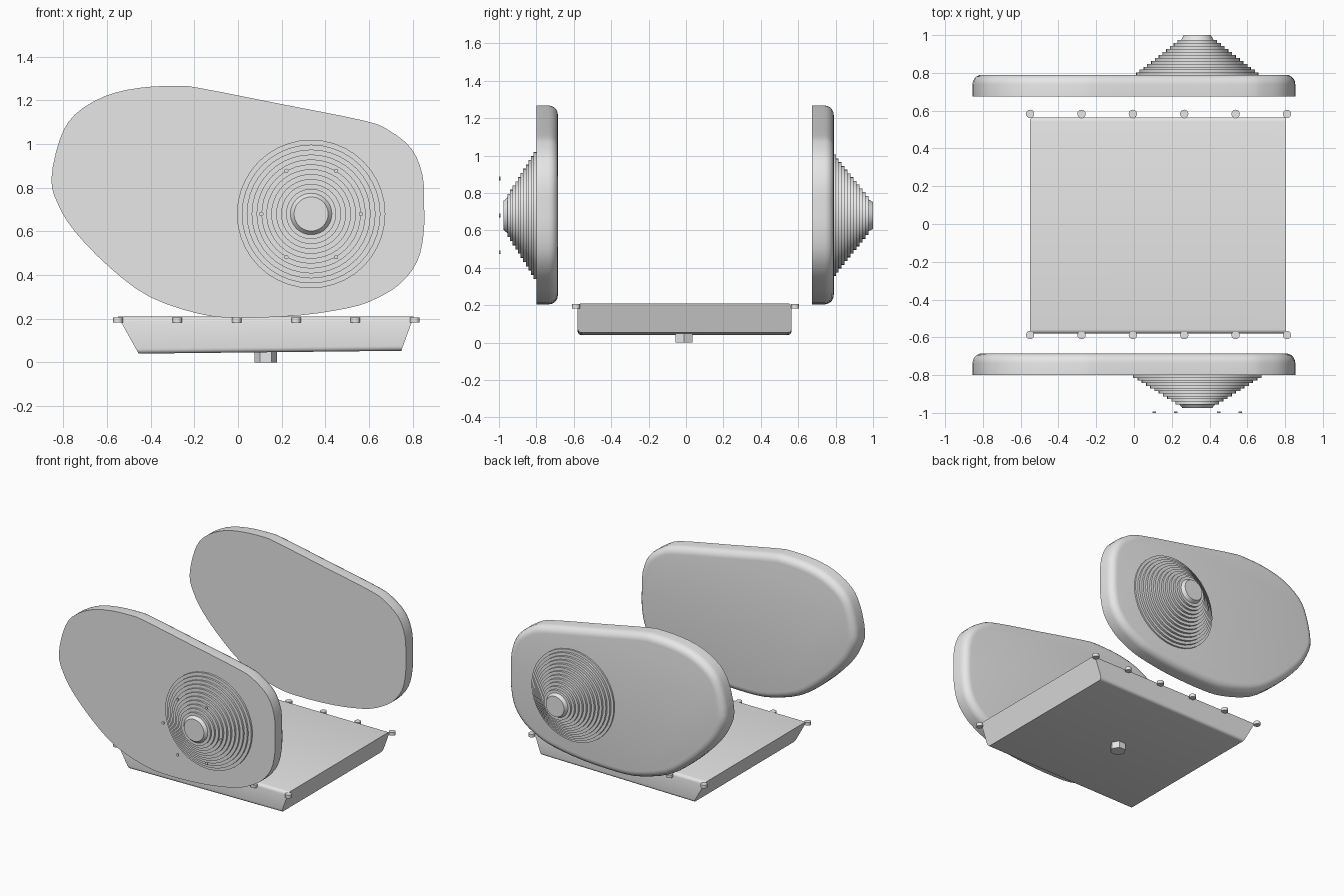
import bpy, bmesh
from math import pi, sin, cos, radians
from mathutils import Vector

if "Cube" in bpy.data.objects:
    bpy.data.objects.remove(bpy.data.objects["Cube"])

grey = bpy.data.materials.new("light_grey")
grey.use_nodes = True
COLOUR = (0.8, 0.8, 0.8, 1)
grey.diffuse_color = COLOUR
grey.node_tree.nodes["Principled BSDF"].inputs["Base Color"].default_value = COLOUR


def finish(name, bm, angle=35):
    """Turn a bmesh into a shaded object."""
    bmesh.ops.recalc_face_normals(bm, faces=bm.faces)
    mesh = bpy.data.meshes.new(name)
    bm.to_mesh(mesh)
    bm.free()
    mesh.materials.append(grey)
    obj = bpy.data.objects.new(name, mesh)
    bpy.context.collection.objects.link(obj)
    bpy.ops.object.select_all(action="DESELECT")
    obj.select_set(True)
    bpy.context.view_layer.objects.active = obj
    bpy.ops.object.shade_smooth_by_angle(angle=radians(angle))
    return obj


def smooth_loop(points, steps=3):
    """Closed Catmull-Rom curve through the points."""
    pts = [Vector(p) for p in points]
    n, out = len(pts), []
    for i in range(n):
        a, b, c, d = (pts[(i + k) % n] for k in (-1, 0, 1, 2))
        for s in range(steps):
            t = s / steps
            out.append(0.5 * (2 * b + (c - a) * t + (2 * a - 5 * b + 4 * c - d) * t ** 2
                              + (3 * b - a - 3 * c + d) * t ** 3))
    return out


def prism(outline, to_3d, depth):
    """Extrude an outline; returns the bmesh and the far cap."""
    bm = bmesh.new()
    base = bm.faces.new([bm.verts.new(to_3d(p)) for p in outline])
    ext = bmesh.ops.extrude_face_region(bm, geom=[base], use_keep_orig=True)
    moved = [g for g in ext["geom"] if isinstance(g, bmesh.types.BMVert)]
    bmesh.ops.translate(bm, verts=moved, vec=depth)
    cap = next(g for g in ext["geom"] if isinstance(g, bmesh.types.BMFace))
    return bm, cap


def lathe(name, centre, profile, sides):
    """Revolve (radius, y) pairs around an axis along y and cap both ends."""
    bm = bmesh.new()
    rings = []
    for r, y in profile:
        rings.append([bm.verts.new((centre[0] + r * cos(2 * pi * i / sides), y,
                                    centre[1] + r * sin(2 * pi * i / sides)))
                      for i in range(sides)])
    for lo, hi in zip(rings, rings[1:]):
        for i in range(sides):
            j = (i + 1) % sides
            bm.faces.new((lo[i], lo[j], hi[j], hi[i]))
    bm.faces.new(rings[0])
    bm.faces.new(rings[-1])
    return finish(name, bm)


def cylinder(name, centre, radius, height, sides, along_y=False):
    bm = bmesh.new()
    bmesh.ops.create_cone(bm, cap_ends=True, segments=sides, radius1=radius,
                          radius2=radius, depth=height)
    obj = finish(name, bm)
    obj.location = centre
    if along_y:
        obj.rotation_euler.x = pi / 2
    return obj


# Side panels: egg-shaped plates, rounded on their rear rim
OUTLINE = [(-.855, .84), (-.817, 1.02), (-.748, 1.135), (-.61, 1.22), (-.45, 1.258),
           (-.28, 1.267), (-.176, 1.257), (.2, 1.183), (.58, 1.107), (.693, 1.062),
           (.794, .98), (.845, .86), (.853, .72), (.85, .585), (.82, .46),
           (.74, .357), (.624, .288), (.51, .25), (.28, .215), (0, .204),
           (-.176, .222), (-.405, .30), (-.588, .435), (-.748, .60), (-.826, .727)]
for name, y in (("front_panel", -0.80), ("back_panel", 0.675)):
    bm, cap = prism(smooth_loop(OUTLINE), lambda p: (p.x, y, p.y), (0, 0.115, 0))
    bmesh.ops.bevel(bm, geom=list(cap.edges), offset=0.05, segments=5,
                    profile=0.5, affect="EDGES")
    finish(name, bm)


# Stepped cones on the outer faces
def stepped(r0, r1, y0, y1, steps, tip):
    profile = [(r0, y0 * 0.97)]
    for i in range(steps):
        r = r0 + (r1 - r0) * i / (steps - 1)
        profile += [(r, y0 + (y1 - y0) * (i + k) / steps) for k in (0, 1)]
    return profile + tip


HUB = (0.335, 0.68)
lathe("front_stepped_cone", HUB,
      stepped(0.34, 0.115, -0.80, -0.955, 11, [(0.095, -0.955), (0.078, -0.975)]), 40)
lathe("back_stepped_cone", HUB,
      stepped(0.325, 0.105, 0.785, 0.975, 12, [(0.085, 0.975), (0.072, 1.0)]), 40)

# Ring of small studs in front of the front cone
for i in range(6):
    a = i * pi / 3
    cylinder(f"front_stud_{i + 1}", (HUB[0] + 0.228 * cos(a), -0.996, HUB[1] + 0.228 * sin(a)),
             0.01, 0.008, 10, along_y=True)

# Tray with sloping ends and rounded long edges
bm, cap = prism([(-.55, .21), (-.455, .04), (.748, .053), (.805, .21)],
                lambda p: (p[0], -0.58, p[1]), (0, 1.145, 0))
long_edges = [e for e in bm.edges if abs(e.verts[0].co.z - e.verts[1].co.z) < 0.02
              and abs(e.verts[0].co.y - e.verts[1].co.y) < 0.01]
bmesh.ops.bevel(bm, geom=long_edges, offset=0.022, segments=4, profile=0.5, affect="EDGES")
finish("tray", bm)

# Pins along both long sides of the tray
for side, y in (("front", -0.588), ("back", 0.583)):
    for i in range(6):
        cylinder(f"{side}_pin_{i + 1}", (-0.55 + 0.272 * i, y, 0.194), 0.022, 0.022, 16)

# Hexagonal knob under the tray (corners pointing along x)
knob = cylinder("bottom_knob", (0.127, -0.01, 0.03), 0.052, 0.06, 6)
knob.rotation_euler.z = pi / 6
